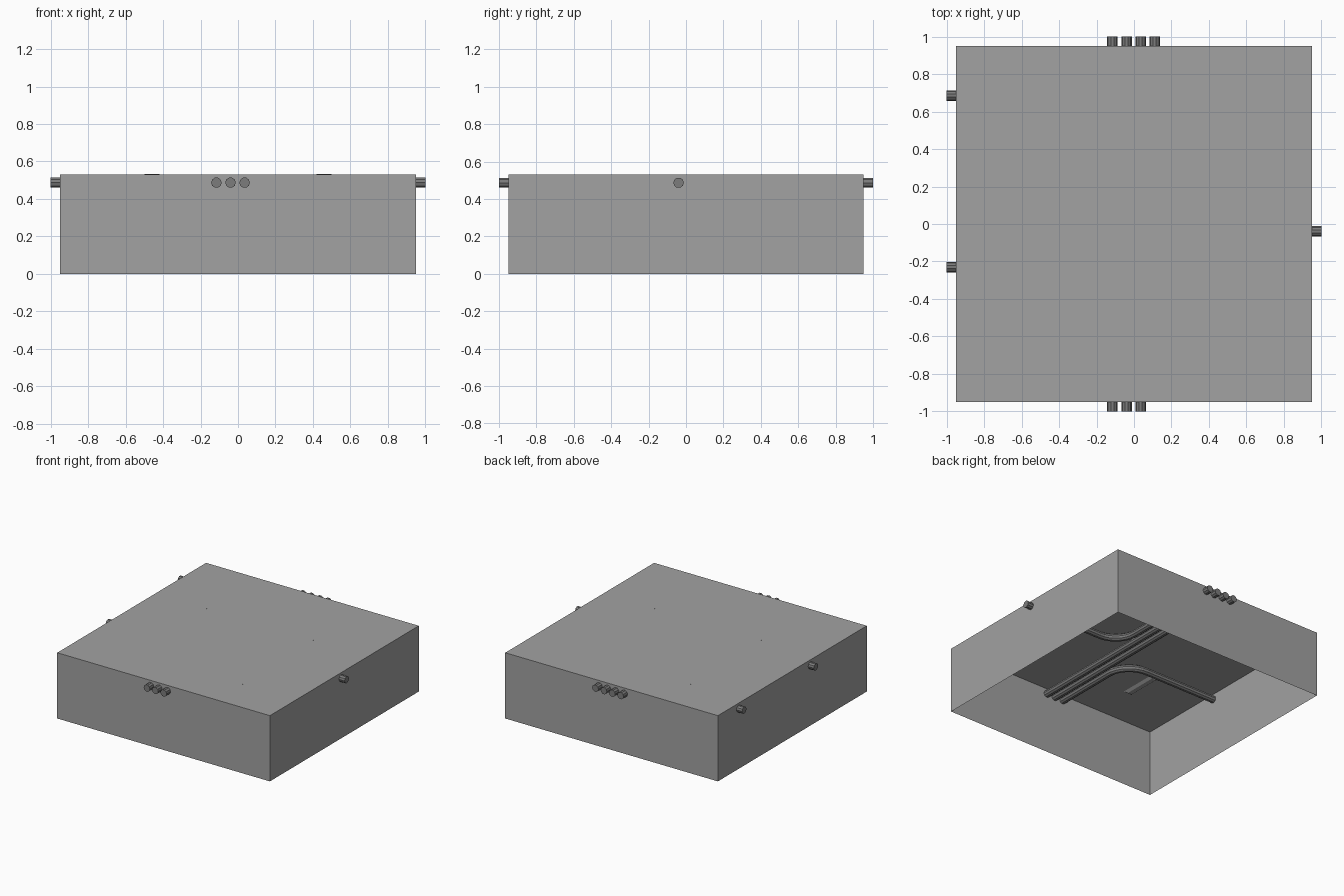
import bpy, bmesh, math
from mathutils import Vector

if "Cube" in bpy.data.objects:
    bpy.data.objects.remove(bpy.data.objects["Cube"])

HALF, TOP = 0.95, 0.531          # room half width and ceiling height
PIPE_Z, PIPE_R, SIDES = 0.487, 0.028, 10


def material(name, v):
    m = bpy.data.materials.new(name)
    m.diffuse_color = (v, v, v, 1)
    m.use_nodes = True
    m.node_tree.nodes["Principled BSDF"].inputs["Base Color"].default_value = m.diffuse_color
    return m


wall_grey = material("wall grey", 0.36)
pipe_grey = material("pipe dark grey", 0.2)


def make_object(name, bm, mat):
    me = bpy.data.meshes.new(name)
    bm.to_mesh(me)
    bm.free()
    me.materials.append(mat)
    ob = bpy.data.objects.new(name, me)
    bpy.context.collection.objects.link(ob)
    return ob


# Room shell: four thin walls and a ceiling, open underneath
bm = bmesh.new()
bmesh.ops.create_cube(bm, size=1)
for v in bm.verts:
    v.co = (v.co.x * 2 * HALF, v.co.y * 2 * HALF, (v.co.z + 0.5) * TOP)
bm.normal_update()
bmesh.ops.delete(bm, geom=[f for f in bm.faces if f.normal.z < -0.5], context='FACES')
make_object("room_shell", bm, wall_grey)


# Ceiling lamps: shallow tapered housings flush with the ceiling top
def lamp(name, x, y):
    bm = bmesh.new()
    bmesh.ops.create_cube(bm, size=1)
    for v in bm.verts:
        k = 0.0 if v.co.z > 0 else 0.022
        v.co = (x + math.copysign(0.04 - k, v.co.x),
                y + math.copysign(0.16 - k, v.co.y),
                TOP + 0.001 if v.co.z > 0 else TOP - 0.014)
    make_object(name, bm, wall_grey)


for i, (sx, sy) in enumerate([(-1, -1), (1, -1), (-1, 1), (1, 1)]):
    lamp(f"ceiling_lamp_{i + 1}", sx * 0.46, sy * 0.46)


# Pipes: a round section swept along a flat path, with rounded corners
def rounded(a, corner, b, r, steps=8):
    a, c, b = Vector(a), Vector(corner), Vector(b)
    u, w = (a - c).normalized(), (b - c).normalized()
    centre = c + (u + w) * r
    arc = [centre - w * r * math.cos(t) - u * r * math.sin(t)
           for t in (math.pi / 2 * i / steps for i in range(steps + 1))]
    return [a] + arc + [b]


def pipe(name, path):
    path = [Vector(p) for p in path]
    bm = bmesh.new()
    rings = []
    for i, p in enumerate(path):
        d = (path[min(i + 1, len(path) - 1)] - path[max(i - 1, 0)]).normalized()
        if 0 < i < len(path) - 1:
            d = ((path[i + 1] - p).normalized() + (p - path[i - 1]).normalized()).normalized()
        side = Vector((-d.y, d.x))
        ring = []
        for k in range(SIDES):
            t = 2 * math.pi * k / SIDES
            q = p + side * PIPE_R * math.cos(t)
            ring.append(bm.verts.new((q.x, q.y, PIPE_Z + PIPE_R * math.sin(t))))
        rings.append(ring)
    for a, b in zip(rings, rings[1:]):
        for k in range(SIDES):
            j = (k + 1) % SIDES
            bm.faces.new((a[k], a[j], b[j], b[k]))
    bm.faces.new(rings[0])
    bm.faces.new(rings[-1])
    bmesh.ops.recalc_face_normals(bm, faces=bm.faces)
    make_object(name, bm, pipe_grey)


R = 0.19
pipe("straight_pipe_left", [(-0.04, -1), (-0.04, 1)])
pipe("straight_pipe_right", [(0.035, -1), (0.035, 1)])
pipe("bent_pipe_front_to_left", rounded((-0.115, -1), (-0.115, -0.23), (-1, -0.23), R))
pipe("bent_pipe_back_to_left", rounded((-0.115, 1), (-0.115, 0.685), (-1, 0.685), R))
pipe("bent_pipe_back_to_right", rounded((0.11, 1), (0.11, -0.04), (1, -0.04), R))
